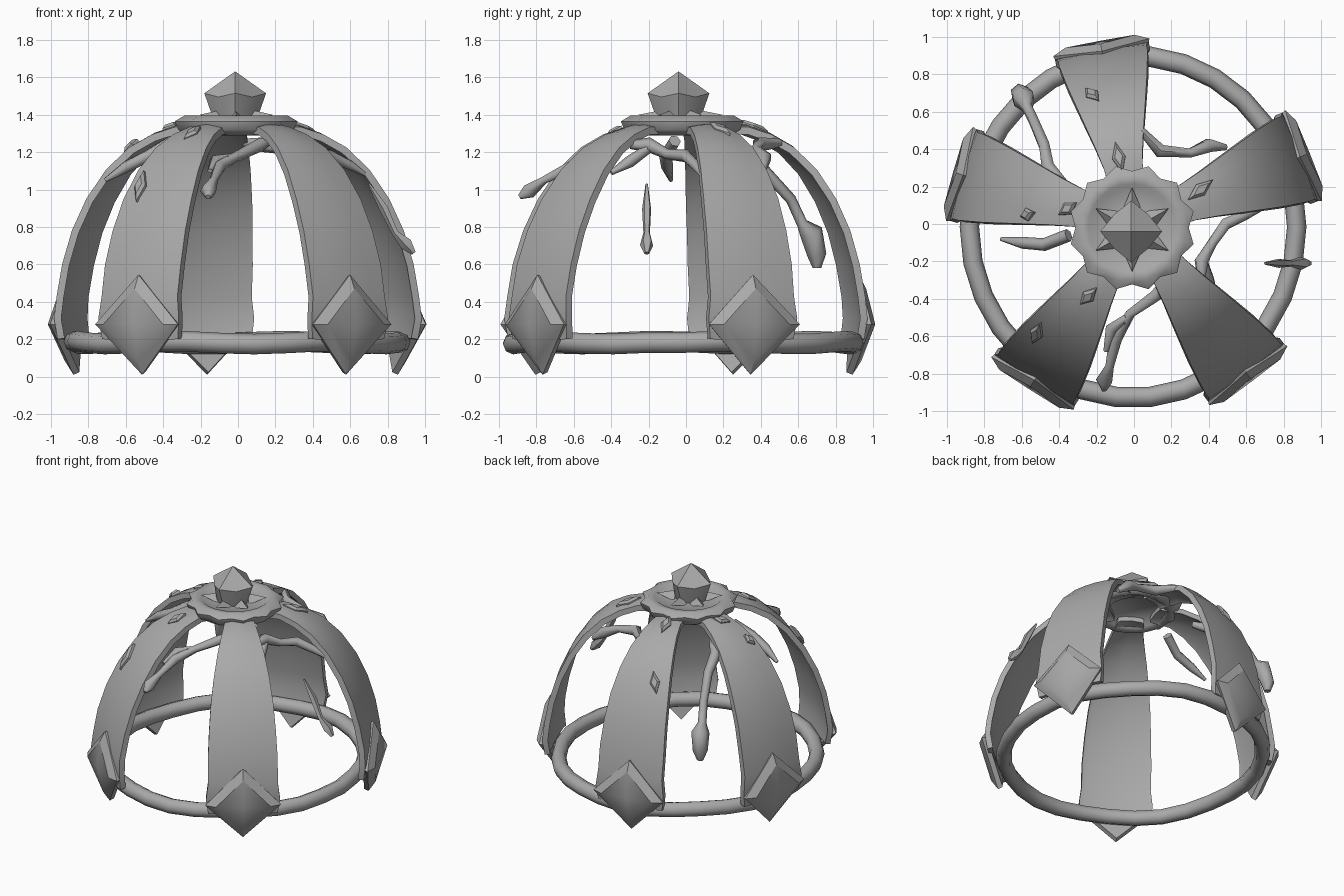
import bpy, bmesh, math
from mathutils import Vector

if "Cube" in bpy.data.objects:
    bpy.data.objects.remove(bpy.data.objects["Cube"])

grey = bpy.data.materials.new("worn grey metal")
grey.diffuse_color = (0.4, 0.4, 0.4, 1)
grey.use_nodes = True
grey.node_tree.nodes["Principled BSDF"].inputs["Base Color"].default_value = grey.diffuse_color
# angle of each strap and how far its foot is pushed outward
STRAPS = [(22, .012), (100.5, -.005), (164, .005), (237.5, .045), (307, .05)]
# dome outline: radius, height, half width of strap
DOME = [(0.16, 1.335, .09), (0.32, 1.335, .105), (0.44, 1.295, .13), (0.56, 1.225, .16),
        (0.68, 1.105, .19), (0.78, 0.95, .215), (0.855, 0.78, .23), (0.905, 0.6, .24),
        (0.935, 0.43, .24), (0.945, 0.31, .255), (0.93, 0.2, .24)]


def polar(deg, r, t, z):
    a = math.radians(deg)
    return Vector((r * math.cos(a) - t * math.sin(a), r * math.sin(a) + t * math.cos(a), z))


def finish(name, bm, angle=35):
    bmesh.ops.recalc_face_normals(bm, faces=bm.faces)
    me = bpy.data.meshes.new(name)
    bm.to_mesh(me)
    bm.free()
    ob = bpy.data.objects.new(name, me)
    bpy.context.collection.objects.link(ob)
    me.materials.append(grey)
    bpy.ops.object.select_all(action='DESELECT')
    ob.select_set(True)
    bpy.context.view_layer.objects.active = ob
    bpy.ops.object.shade_smooth_by_angle(angle=math.radians(angle))
    return ob


def loft(bm, rings, cap=True, closed=False):
    """Bridge rings of equal vertex count."""
    vs = [[bm.verts.new(p) for p in ring] for ring in rings]
    n = len(vs[0])
    pairs = list(zip(vs, vs[1:])) + ([(vs[-1], vs[0])] if closed else [])
    for a, b in pairs:
        for i in range(n):
            j = (i + 1) % n
            bm.faces.new((a[i], a[j], b[j], b[i]))
    if cap and not closed:
        bm.faces.new(vs[0])
        bm.faces.new(vs[-1])
    return vs


def twig(name, points, radii, sides=6):
    """Tapered bent tube through the points."""
    pts = [Vector(p) for p in points]
    rings = []
    for i, p in enumerate(pts):
        d = (pts[min(i + 1, len(pts) - 1)] - pts[max(i - 1, 0)]).normalized()
        u = d.cross(Vector((p.x, p.y, p.z * .5))).normalized()
        v = d.cross(u)
        rings.append([p + 1.15 * radii[i] * (u * math.cos(2 * math.pi * k / sides)
                                             + v * math.sin(2 * math.pi * k / sides)) for k in range(sides)])
    bm = bmesh.new()
    loft(bm, rings)
    return finish(name, bm, 62)


# curved straps
def strap(deg, push, idx):
    bm = bmesh.new()
    rings = []
    for i, (r, z, w) in enumerate(DOME):
        a, b = DOME[max(i - 1, 0)], DOME[min(i + 1, len(DOME) - 1)]
        tr, tz = b[0] - a[0], b[1] - a[1]
        m = math.hypot(tr, tz)
        nr, nz = -tz / m, tr / m
        r += push * min(1, (1.335 - z) / .8)
        ring = []
        for s, off in ((-1, 0), (-.5, .01), (0, .014), (.5, .01), (1, 0),
                       (1, -.04), (.85, -.03), (0, -.02), (-.85, -.03), (-1, -.04)):
            ring.append(polar(deg, r + nr * off, s * w, z + nz * off))
        rings.append(ring)
    loft(bm, rings)
    finish(f"strap_{idx}", bm, 50)


# bent diamond plate at the foot of each strap
def foot_diamond(deg, push, idx):
    bm = bmesh.new()

    def ring(scale, dr):
        r = .965 + push + dr
        return [polar(deg, r - .02 * scale, 0, .28 + .265 * scale),
                polar(deg, r, .262 * scale, .28),
                polar(deg, r - .055 * scale, 0, .28 - .27 * scale),
                polar(deg, r, -.262 * scale, .28)]
    vs = loft(bm, [ring(.95, -.035), ring(1, 0), ring(.72, .034)], cap=False)
    for layer, dr in ((vs[0], -.035), (vs[-1], .036)):
        c = bm.verts.new(polar(deg, .965 + push + dr, 0, .28))
        for i in range(4):
            bm.faces.new((layer[i], layer[(i + 1) % 4], c))
    finish(f"foot_diamond_{idx}", bm, 30)


for i, (a, push) in enumerate(STRAPS):
    strap(a, push, i)
    foot_diamond(a, push, i)

# base hoop, slightly longer front to back
bm = bmesh.new()
loft(bm, [[polar(k * 12, .875 + .052 * math.cos(t * math.pi / 4), 0,
                 .182 + .008 * math.sin(k * 1.3) + .055 * math.sin(t * math.pi / 4)) for t in range(8)]
          for k in range(30)], closed=True)
for v in bm.verts:
    v.co.y = v.co.y * 1.045 - .015
    v.co.x -= .005
finish("base_hoop", bm, 62)

# scalloped hub with sunken centre
bm = bmesh.new()
rings = []
for r, z, wave in ((.2, 1.345, 0), (.22, 1.31, 0), (.265, 1.29, 0), (.305, 1.32, .6), (.315, 1.365, 1),
                   (.28, 1.395, .3), (.235, 1.39, 0), (.21, 1.37, 0), (.1, 1.375, 0)):
    rings.append([polar(k * 15, r + (.025 if k % 2 else -.012) * wave, 0, z) for k in range(24)])
loft(bm, rings)
hub = finish("hub", bm, 62)
hub.location = (-.01, -.02, 0)

# star points around the finial
bm = bmesh.new()
for k in range(6):
    a = 30 + 60 * k
    base = [bm.verts.new(polar(a, .1, t, z)) for t, z in ((-.055, 1.365), (.055, 1.365), (0, 1.425))]
    tip = bm.verts.new(polar(a, .225, 0, 1.4))
    bm.faces.new(base)
    for i in range(3):
        bm.faces.new((base[i], base[(i + 1) % 3], tip))
star = finish("hub_star", bm, 20)
star.location = (-.01, -.03, 0)

# faceted finial gem
bm = bmesh.new()
rings = [[polar(45 * k, r if k % 2 == 0 else r * q, 0, z if k % 2 == 0 else z - dz) for k in range(8)]
         for r, q, z, dz in ((.11, .95, 1.36, 0), (.13, .9, 1.415, 0), (.165, .78, 1.515, .02))]
vs = loft(bm, rings, cap=False)
apex = bm.verts.new((0, 0, 1.632))
for i in range(8):
    bm.faces.new((vs[-1][i], vs[-1][(i + 1) % 8], apex))
bm.faces.new(vs[0])
gem = finish("finial_gem", bm, 45)
gem.location = (-.015, -.04, 0)

# twigs growing between the straps
twig("front_twig", [(.17, -.3, 1.26), (.12, -.38, 1.24), (-.02, -.48, 1.17), (-.1, -.62, 1.12),
                    (-.13, -.76, 1.05), (-.16, -.84, .99), (-.16, -.89, .96)],
     [.02, .032, .024, .03, .02, .038, .012])
twig("front_twig_fork", [(-.04, -.5, 1.17), (-.12, -.56, 1.15), (-.15, -.68, 1.1)], [.02, .03, .012])
twig("right_twig", [(.36, -.3, 1.24), (.36, -.2, 1.24), (.42, -.1, 1.19), (.49, 0, 1.18), (.6, .05, 1.13),
                    (.68, .08, 1.08)], [.02, .035, .025, .03, .024, .01])
twig("right_twig_fork", [(.37, -.2, 1.22), (.4, -.3, 1.15), (.44, -.4, 1.09)], [.022, .028, .012])
twig("back_right_twig", [(.04, .5, 1.25), (.14, .39, 1.24), (.3, .38, 1.21), (.4, .42, 1.17), (.49, .41, 1.1)],
     [.02, .035, .024, .035, .015])
twig("back_left_twig", [(-.36, .2, 1.24), (-.46, .3, 1.19), (-.48, .42, 1.1), (-.54, .56, .95), (-.57, .62, .82),
                        (-.59, .67, .77), (-.61, .7, .65), (-.61, .7, .58)],
     [.02, .035, .028, .025, .026, .055, .045, .02])
twig("left_twig", [(-.35, -.06, 1.26), (-.48, -.11, 1.18), (-.6, -.1, 1.12), (-.71, -.08, 1.05)],
     [.03, .03, .028, .01])
# loose shard on the right
twig("right_shard", [(.7, -.21, 1.03), (.78, -.21, .9), (.84, -.21, .77), (.9, -.21, .71), (.94, -.21, .66)],
     [.006, .022, .016, .032, .012], 5)


# small leaf-shaped chips lying on the straps
def chip(x, y, length, turn, idx, lift=0):
    r, a = math.hypot(x, y), math.atan2(y, x)
    k = next(i for i in range(len(DOME) - 1) if DOME[i + 1][0] >= r)
    (r0, z0, _), (r1, z1, _) = DOME[k], DOME[k + 1]
    f = (r - r0) / (r1 - r0)
    down = polar(math.degrees(a), r1 - r0, 0, z1 - z0).normalized()
    side = polar(math.degrees(a), 0, 1, 0)
    n = down.cross(side).normalized()
    d = down * math.cos(turn) + side * math.sin(turn)
    s = n.cross(d)
    c = polar(math.degrees(a), r, 0, z0 + f * (z1 - z0)) + n * lift
    bm = bmesh.new()
    rings = []
    for scale, off in ((1, -.01), (1, .02), (.6, .035)):
        rings.append([c + n * off + p * scale for p in (d * length, s * .036, -d * length, -s * .036)])
    loft(bm, rings)
    finish(f"chip_{idx}", bm, 20)


for i, c in enumerate([(-.22, .68, .08, .3), (-.08, .35, .09, 0), (.35, .18, .09, .2), (-.56, .05, .05, .3),
                       (-.35, .08, .06, .8), (-.24, -.38, .07, -.2)]):
    chip(*c, i)
chip(-.5, -.56, .1, .2, 6, .025)
